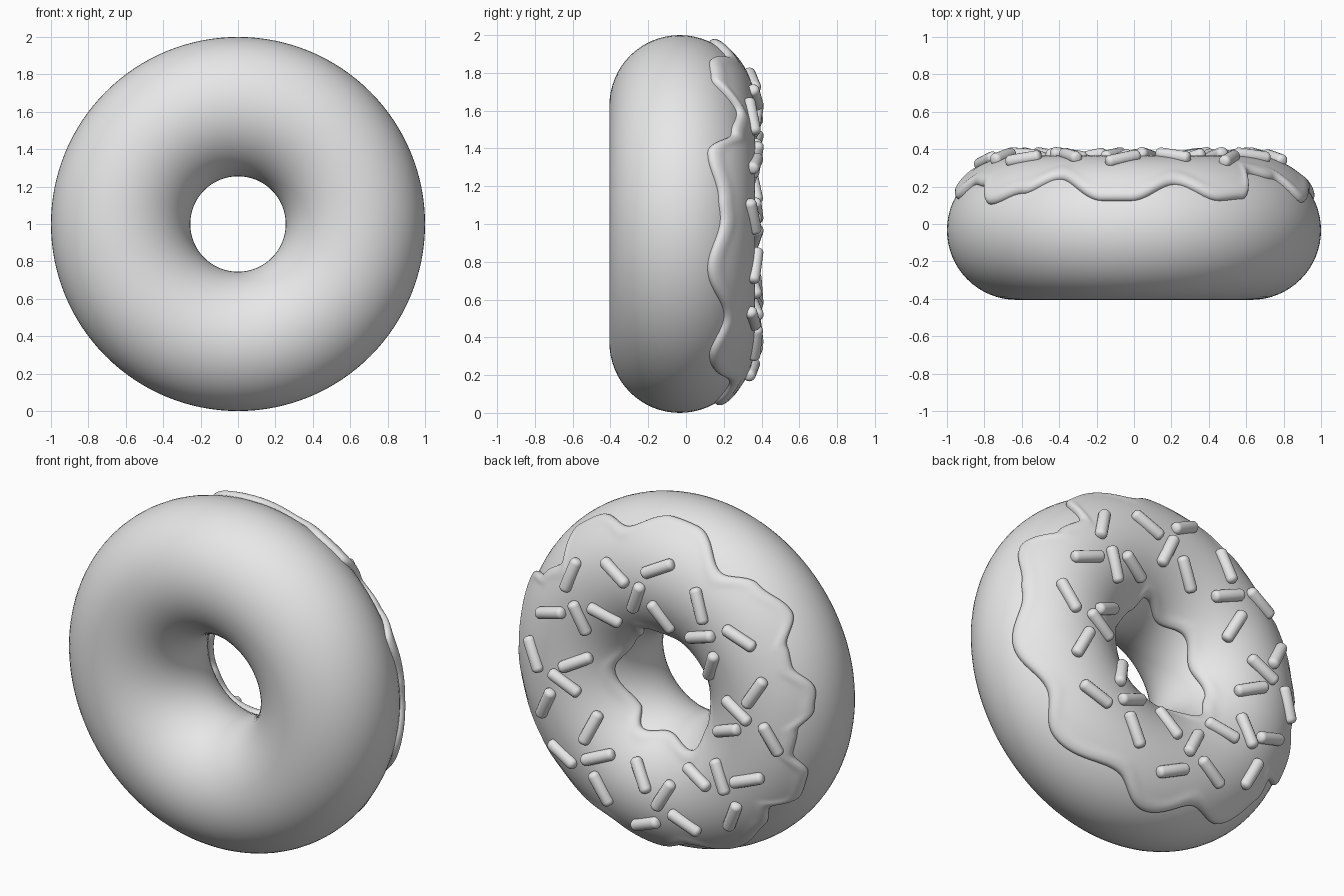
import bpy
import bmesh
from math import sin, cos, acos, asin, pi, radians, sqrt, exp, hypot
from mathutils import Matrix, Vector

if "Cube" in bpy.data.objects:
    bpy.data.objects.remove(bpy.data.objects["Cube"], do_unlink=True)

RING, TUBE = 0.6275, 0.3725      # ring radius and dough tube radius
CENTRE = Vector((0, -0.033, 1))
ICING = 0.028                    # icing thickness

grey = bpy.data.materials.new("plain_grey")
grey.use_nodes = True
grey.diffuse_color = (0.8, 0.8, 0.8, 1)
grey.node_tree.nodes["Principled BSDF"].inputs["Base Color"].default_value = (0.8, 0.8, 0.8, 1)


def ring_point(theta, phi, r):
    """Point at angle theta round the ring and phi round the tube (0 = back, + = outward)."""
    reach = RING + r * sin(phi)
    return CENTRE + Vector((reach * cos(theta), r * cos(phi), reach * sin(theta)))


def finish(name, bm):
    bmesh.ops.recalc_face_normals(bm, faces=bm.faces)
    for face in bm.faces:
        face.smooth = True
    mesh = bpy.data.meshes.new(name)
    bm.to_mesh(mesh)
    bm.free()
    mesh.materials.append(grey)
    obj = bpy.data.objects.new(name, mesh)
    bpy.context.collection.objects.link(obj)
    return obj


def skin(bm, rows, close_rows):
    """Join rows of vertices into quads; rows wrap round the ring."""
    count = len(rows[0])
    for i, row in enumerate(rows):
        nxt = rows[(i + 1) % len(rows)]
        for j in range(count if close_rows else count - 1):
            k = (j + 1) % count
            bm.faces.new((row[j], row[k], nxt[k], nxt[j]))


def edge_depth(points, degrees):
    """Smooth wavy edge through (angle, y) points, repeating every turn."""
    a = (degrees - points[0][0]) % 360 + points[0][0]
    loop = points + [(points[0][0] + 360, points[0][1])]
    for (a0, y0), (a1, y1) in zip(loop, loop[1:]):
        if a0 <= a <= a1:
            t = (1 - cos(pi * (a - a0) / (a1 - a0))) / 2
            return y0 + (y1 - y0) * t
    return loop[-1][1]


# Dough ring
bm = bmesh.new()
rows = [[bm.verts.new(ring_point(2 * pi * i / 128, 2 * pi * j / 64, TUBE)) for j in range(64)]
        for i in range(128)]
skin(bm, rows, True)
finish("dough", bm)

# Icing with drips on its outer and inner edges: (angle, y of the edge)
outer_drips = [(-85, .16), (-70, .24), (-46, .13), (-32, .21), (-14, .12), (2, .19),
               (8, .18), (23, .12), (33, .25), (44, .28), (53, .14), (62, .13),
               (76, .22), (91, .13), (100, .13), (117, .25), (129, .17), (142, .11),
               (151, .21), (158, .22), (168, .14), (174, .16), (181, .24), (190, .25),
               (198, .16), (207, .15), (215, .25), (224, .21), (241, .16), (257, .25)]
inner_drips = [(-89, .15), (-64, .2), (-44, .13), (2, .2), (30, .14), (55, .16),
               (70, .22), (104, .12), (134, .17), (163, .13), (206, .22), (230, .26)]


def edge_angle(points, degrees):
    return acos((edge_depth(points, degrees) - CENTRE.y) / (TUBE + ICING / 2))


bm = bmesh.new()
rows, around, across = [], 360, 56
for i in range(around):
    degrees = 360 * i / around
    start, end = -edge_angle(inner_drips, degrees), edge_angle(outer_drips, degrees)
    row = []
    for j in range(across + 1):
        phi = start + (end - start) * (1 - cos(pi * j / across)) / 2
        d = TUBE * min(phi - start, end - phi)
        rounded = sqrt(max(0, 1 - (1 - min(d / 0.03, 1)) ** 2))
        bulge = 0.005 * exp(-((d - 0.05) / 0.03) ** 2)
        lift = (ICING + bulge) * rounded - 0.002
        row.append(bm.verts.new(ring_point(radians(degrees), phi, TUBE + lift)))
    rows.append(row)
skin(bm, rows, False)
finish("icing", bm)

# Sprinkles lying on the icing: (x, height from the centre, tilt in degrees)
sprinkles = [(.51, .57, -72), (.21, .67, 29), (-.06, .76, 152), (.07, .56, -68),
             (.63, .32, 162), (.44, .34, 67), (.29, .39, 25), (-.08, .48, 55),
             (-.34, .62, 68), (-.35, .44, 160), (-.59, .49, 25), (.75, .04, 61),
             (.48, .06, 152), (.54, -.07, 30), (.66, -.22, -64), (.38, -.3, -69),
             (-.41, .28, -66), (-.7, .2, -60), (-.59, .07, 30), (-.52, -.07, 157),
             (-.79, -.06, 64), (.56, -.5, 25), (.32, -.45, 157), (.3, -.63, 59),
             (.05, -.49, 55), (-.11, -.56, -61), (-.32, -.4, 21), (-.48, -.35, 66),
             (-.65, -.33, 160), (-.54, -.58, -65), (-.24, -.69, 28), (.02, -.77, 157)]
LENGTH, THICK = 0.205, 0.034

bm = bmesh.new()
bmesh.ops.create_cone(bm, cap_ends=True, segments=16, radius1=THICK, radius2=THICK, depth=LENGTH)
rims = [e for e in bm.edges if abs(e.verts[0].co.z - e.verts[1].co.z) < 0.001]
bmesh.ops.bevel(bm, geom=rims, offset=0.026, segments=5, profile=0.5, affect='EDGES')
pattern = finish("sprinkle_1", bm)

for n, (x, h, tilt) in enumerate(sprinkles):
    obj = pattern
    if n:
        obj = bpy.data.objects.new("sprinkle_%d" % (n + 1), pattern.data)
        bpy.context.collection.objects.link(obj)
    reach = hypot(x, h)
    r = TUBE + ICING + 0.005
    phi = asin((reach - RING) / r)
    normal = Vector((sin(phi) * x / reach, cos(phi), sin(phi) * h / reach))
    # Lay the long axis in the surface, keeping its tilt as seen from the front
    along = Vector((cos(radians(tilt)), 0, sin(radians(tilt))))
    along.y = -(along.x * normal.x + along.z * normal.z) / normal.y
    along.normalize()
    side = normal.cross(along)
    turn = Matrix((side, normal, along)).transposed()
    if turn.determinant() < 0:
        turn = Matrix((-side, normal, along)).transposed()
    place = CENTRE + Vector((x, r * cos(phi), h))
    obj.matrix_world = Matrix.Translation(place) @ turn.to_4x4()
